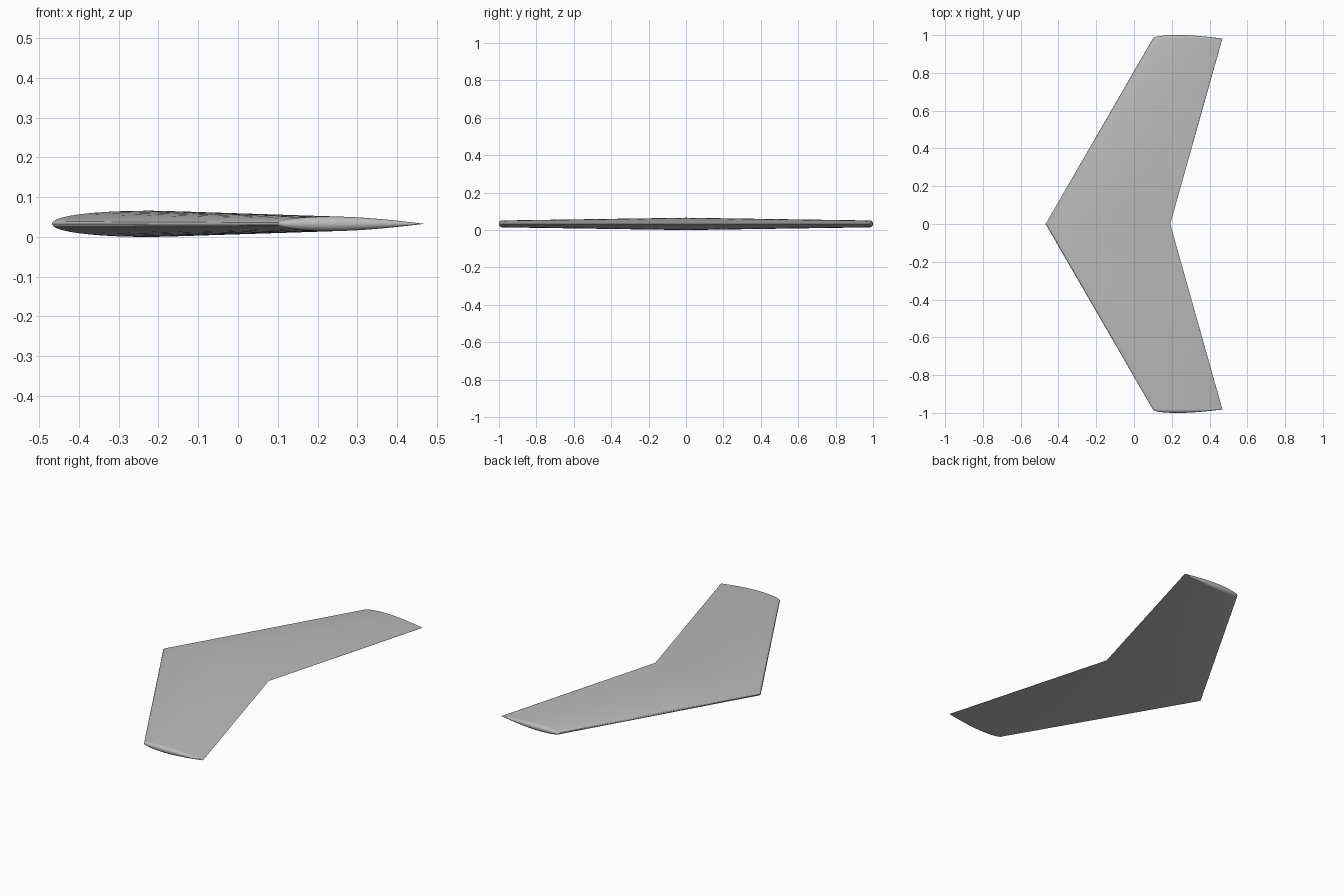
import bpy
import bmesh
import math

cube = bpy.data.objects.get("Cube")
if cube:
    bpy.data.objects.remove(cube)

SPAN = 0.982          # where the rounded tip caps begin
MID_Z = 0.033
ROOT = (-0.468, 0.66)  # leading edge x, chord
TIP = (0.1, 0.368)
STEPS = 24
CAP_STEPS = 6


def half_thickness(u):
    """Symmetric aerofoil: blunt rounded nose, slim tapering tail."""
    peak = 0.38
    if u < peak:
        return 0.05 * (1 - (1 - u / peak) ** 2.15) ** (1 / 2.15)
    return 0.05 * (1 - ((u - peak) / (1 - peak)) ** 1.6)


# Chord positions, bunched toward the nose and tail
chord_u = [(1 - math.cos(math.pi * i / STEPS)) / 2 for i in range(STEPS + 1)]


def section(bm, side, angle):
    """Closed aerofoil ring; angle rolls it around the chord to form a cap."""
    lead, chord = TIP if side else ROOT
    ring = []
    for sign, row in ((1, chord_u), (-1, chord_u[-2:0:-1])):
        for u in row:
            h = half_thickness(u) * chord
            y = side * (SPAN + h * math.sin(angle))
            z = MID_Z + sign * h * math.cos(angle)
            ring.append(bm.verts.new((lead + u * chord, y, z)))
    return ring


# Loft the wing from one rounded tip through the root to the other
bm = bmesh.new()
cap = [math.pi / 2 * i / CAP_STEPS for i in range(CAP_STEPS + 1)]
stations = [(-1, a) for a in reversed(cap)] + [(0, 0)] + [(1, a) for a in cap]
rings = [section(bm, side, a) for side, a in stations]
for a, b in zip(rings, rings[1:]):
    for i in range(len(a)):
        j = (i + 1) % len(a)
        bm.faces.new((a[i], a[j], b[j], b[i]))
bmesh.ops.remove_doubles(bm, verts=bm.verts, dist=0.00001)
bmesh.ops.recalc_face_normals(bm, faces=bm.faces)

mesh = bpy.data.meshes.new("swept_wing")
bm.to_mesh(mesh)
bm.free()
wing = bpy.data.objects.new("swept_wing", mesh)
bpy.context.collection.objects.link(wing)

# Plain grey skin
grey = bpy.data.materials.new("light_grey")
grey.use_nodes = True
colour = (0.5, 0.5, 0.5, 1)
grey.diffuse_color = colour
grey.node_tree.nodes["Principled BSDF"].inputs["Base Color"].default_value = colour
mesh.materials.append(grey)

# Smooth skin with a sharp trailing edge
bpy.ops.object.select_all(action="DESELECT")
wing.select_set(True)
bpy.context.view_layer.objects.active = wing
bpy.ops.object.shade_smooth_by_angle(angle=math.radians(30))
